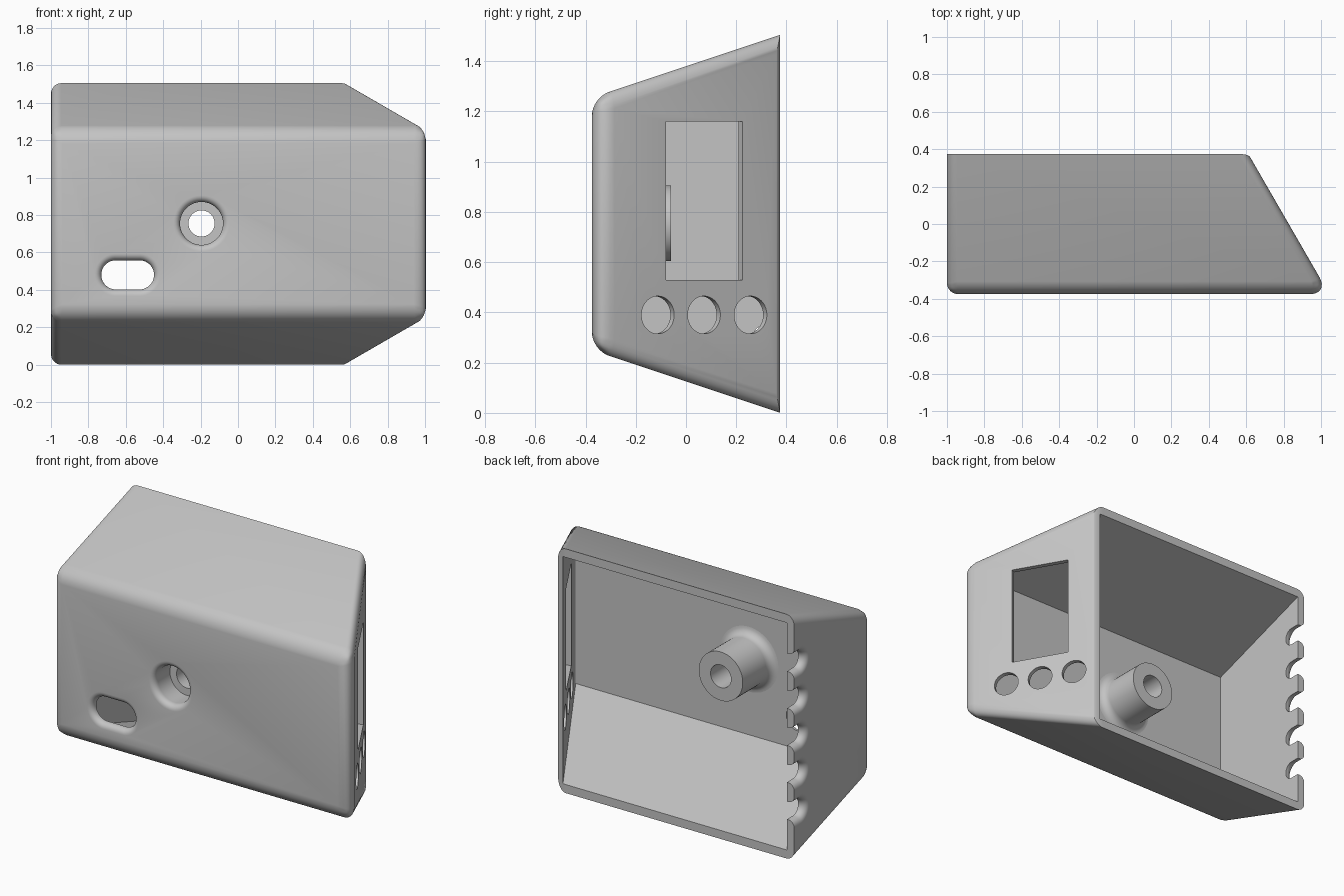
import bpy, bmesh
from math import cos, sin, pi, radians, sqrt, tan
from mathutils import Matrix, Vector

if "Cube" in bpy.data.objects:
    bpy.data.objects.remove(bpy.data.objects["Cube"])

FRONT, BACK, HEIGHT = -0.375, 0.375, 1.505
TILT = radians(30)
PANEL_BACK_X = 0.611

grey = bpy.data.materials.new("plain_grey")
grey.use_nodes = True
grey.diffuse_color = (0.55, 0.55, 0.55, 1)
grey.node_tree.nodes["Principled BSDF"].inputs["Base Color"].default_value = grey.diffuse_color


def new_object(name, bm):
    bmesh.ops.recalc_face_normals(bm, faces=bm.faces)
    mesh = bpy.data.meshes.new(name)
    bm.to_mesh(mesh)
    bm.free()
    mesh.materials.append(grey)
    obj = bpy.data.objects.new(name, mesh)
    bpy.context.collection.objects.link(obj)
    return obj


def loft(name, rings, tube=False):
    """Skin a stack of rings; cap the ends, or close first to last as a tube."""
    bm = bmesh.new()
    rows = [[bm.verts.new(p) for p in ring] for ring in rings]
    pairs = list(zip(rows, rows[1:])) + ([(rows[-1], rows[0])] if tube else [])
    for a, b in pairs:
        for i in range(len(a)):
            j = (i + 1) % len(a)
            bm.faces.new((a[i], a[j], b[j], b[i]))
    if not tube:
        bm.faces.new(rows[0])
        bm.faces.new(rows[-1])
    return new_object(name, bm)


def frame(u, v, w, origin):
    """Matrix with local x, y, z along u, v, w."""
    m = Matrix((u, v, w)).transposed().to_4x4()
    m.translation = Vector(origin)
    return m


def panel_x(y):
    return PANEL_BACK_X + (BACK - y) * tan(TILT)


def section(y, wall=0, panel_wall=0):
    """Rectangle of the tapering case at depth y, moved in by the walls."""
    slope = (BACK - y) / 3 + wall * sqrt(10) / 3
    x0, x1 = -1 + wall, panel_x(y) - panel_wall / cos(TILT)
    z0, z1 = slope, HEIGHT - slope
    return [(x0, y, z0), (x1, y, z0), (x1, y, z1), (x0, y, z1)]


def slot_ring(m, r, half, depth, n=48):
    """Circle, or long slot when half > 0, in the frame m."""
    ring = []
    for i in range(n):
        a = 2 * pi * (i + 0.5) / n - pi / 2
        shift = half if cos(a) > 0 else -half
        ring.append(m @ Vector((shift + r * cos(a), r * sin(a), depth)))
    return ring


def flared_cutter(name, m, r, half, fillet, depth, steps=6):
    """Hole cutter whose mouth rounds outwards at local z = 0."""
    rings = [slot_ring(m, r + fillet, half, -0.03)]
    for i in range(steps + 1 if fillet else 0):
        a = i / steps * pi / 2
        rings.append(slot_ring(m, r + fillet * (1 - sin(a)), half, fillet * (1 - cos(a))))
    rings.append(slot_ring(m, r, half, depth))
    return loft(name, rings)


def activate(obj):
    bpy.ops.object.select_all(action='DESELECT')
    obj.select_set(True)
    bpy.context.view_layer.objects.active = obj


def cut(obj, cutter):
    cutter.hide_render = True
    mod = obj.modifiers.new("cut", 'BOOLEAN')
    mod.operation = 'DIFFERENCE'
    mod.solver = 'EXACT'
    mod.object = cutter
    activate(obj)
    bpy.ops.object.modifier_apply(modifier=mod.name)
    bpy.data.objects.remove(cutter)


# Outer case, each edge group rounded by its own width
case = loft("case", [section(FRONT), section(BACK)])
weights = case.data.attributes.new("bevel_weight_edge", 'FLOAT', 'EDGE')
for e in case.data.edges:
    a, b = (case.data.vertices[i].co for i in e.vertices)
    mid = (a + b) / 2
    upright = abs(a.x - b.x) < 0.001 and abs(a.y - b.y) < 0.001
    if mid.y < FRONT + 0.01:
        width = (0.104 if mid.x > 0 else 0.06) if upright else 0.072
    elif mid.y > BACK - 0.01:
        width = 0.018 if upright and mid.x > 0 else 0
    else:
        width = 0.07 if mid.x > 0 else 0.055
    weights.data[e.index].value = width / 0.11
bevel = case.modifiers.new("round", 'BEVEL')
bevel.limit_method = 'WEIGHT'
bevel.offset_type = 'OFFSET'
bevel.width = 0.11
bevel.segments = 8
activate(case)
bpy.ops.object.modifier_apply(modifier=bevel.name)

# Hollow inside, open at the back
INNER = FRONT + 0.04
cut(case, loft("cavity_cutter", [section(INNER, 0.05, 0.03), section(BACK + 0.1, 0.05, 0.03)]))

# Front screw hole and cable slot
X, Y, Z = Vector((1, 0, 0)), Vector((0, 1, 0)), Vector((0, 0, 1))
BOSS = (-0.195, 0.755)
for name, x, z, r, half in (("screw_cutter", *BOSS, 0.115, 0), ("cable_cutter", -0.59, 0.48, 0.078, 0.063)):
    cut(case, flared_cutter(name, frame(X, Z, Y, (x, FRONT, z)), r, half, 0.035, 0.1))

# Cable notches along the back edge of the side wall
for i in range(5):
    z = HEIGHT / 2 + (i - 2) * 0.228
    cut(case, flared_cutter("notch_cutter", frame(Y, Z, X, (-1, 0.465, z)), 0.055, 0.145, 0.04, 0.1))

# Display window and three button holes in the slanted panel
along = Vector((-sin(TILT), cos(TILT), 0))
inward = Vector((-cos(TILT), -sin(TILT), 0))
for y in (-0.112, 0.072, 0.257):
    cut(case, flared_cutter("button_cutter", frame(along, Z, inward, (panel_x(y), y, 0.39)), 0.075, 0, 0, 0.08))
m = frame(along, Z, inward, (panel_x(0.0725), 0.0725, 0.845))
corners = [(-0.176, -0.315), (0.176, -0.315), (0.176, 0.315), (-0.176, 0.315)]
cut(case, loft("window_cutter", [[m @ Vector((u, v, d)) for u, v in corners] for d in (-0.05, 0.08)]))

# Screw boss: counterbored tube with a flared foot
m = frame(X, Z, Y, (BOSS[0], 0, BOSS[1]))
foot = 0.05
profile = [(0.115, INNER - 0.001), (0.115, -0.22), (0.07, -0.22), (0.07, -0.06), (0.15, -0.06)]
for i in range(7):
    a = i / 6 * pi / 2
    profile.append((0.15 + foot * (1 - cos(a)), INNER + foot * (1 - sin(a))))
profile.append((0.15 + foot, INNER - 0.001))
boss = loft("screw_boss", [slot_ring(m, r, 0, y) for r, y in profile], tube=True)

for obj in (case, boss):
    activate(obj)
    bpy.ops.object.shade_smooth_by_angle(angle=radians(30))
